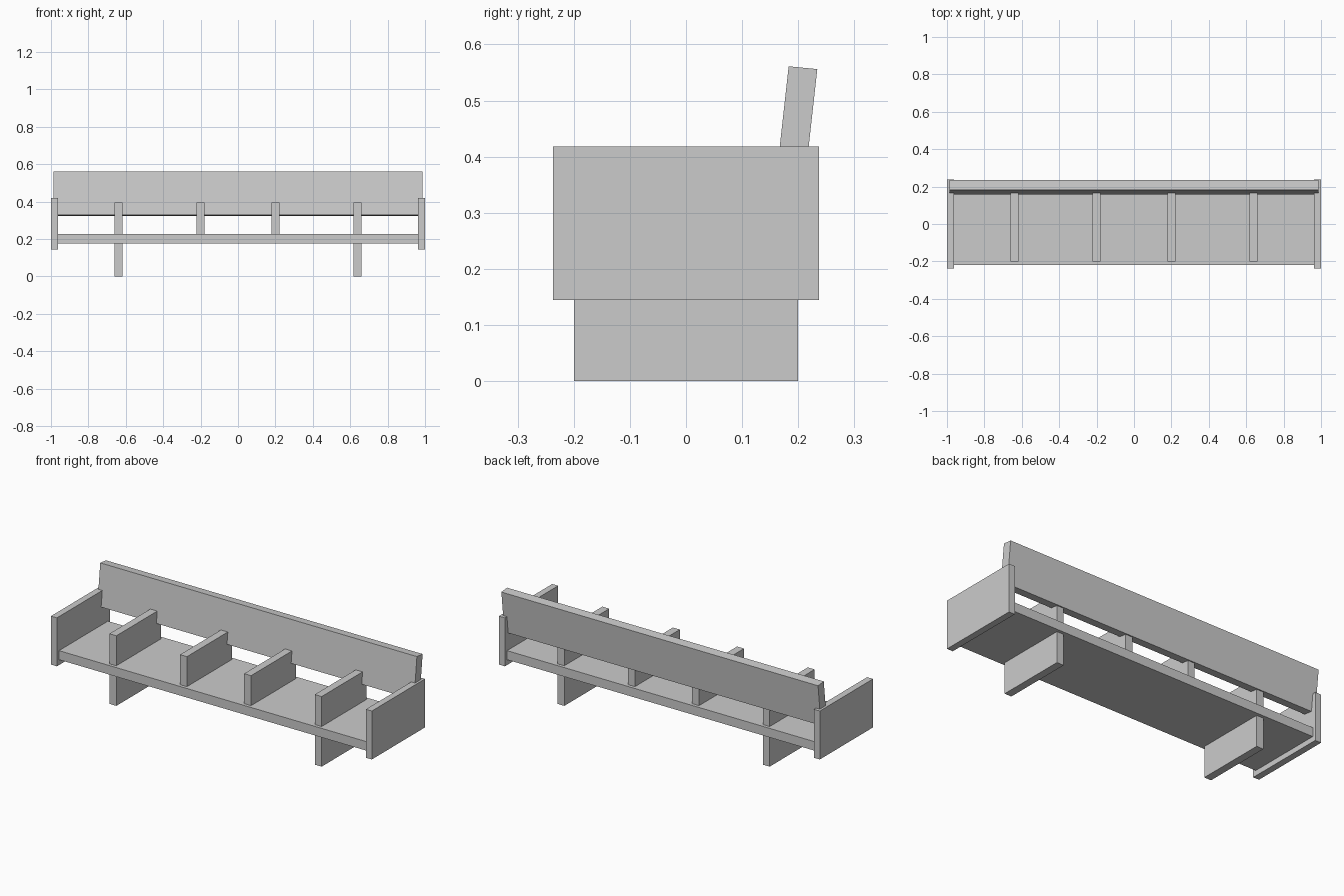
import bpy
from mathutils import Vector

if "Cube" in bpy.data.objects:
    bpy.data.objects.remove(bpy.data.objects["Cube"])


def prism(name, x0, x1, profile):
    """Extrude a closed (y, z) profile along x."""
    n = len(profile)
    verts = [(x, y, z) for x in (x0, x1) for y, z in profile]
    faces = [tuple(reversed(range(n))), tuple(range(n, 2 * n))]
    faces += [(i, (i + 1) % n, n + (i + 1) % n, n + i) for i in range(n)]
    mesh = bpy.data.meshes.new(name)
    mesh.from_pydata(verts, [], faces)
    obj = bpy.data.objects.new(name, mesh)
    bpy.context.collection.objects.link(obj)
    return obj


def board(name, x0, x1, y0, y1, z0, z1):
    return prism(name, x0, x1, [(y0, z0), (y1, z0), (y1, z1), (y0, z1)])


SEAT_BOTTOM, SEAT_TOP = 0.175, 0.226
HALF = 0.0215  # half thickness of legs and dividers

# Seat plank between the end panels
board("seat", -0.963, 0.963, -0.218, 0.218, SEAT_BOTTOM, SEAT_TOP)

# Leaning backrest
prism("backrest", -0.987, 0.987,
      [(0.157, 0.328), (0.208, 0.322), (0.234, 0.556), (0.183, 0.561)])

for side, label in ((-1, "left"), (1, "right")):
    # End panels
    a, b = sorted((side * 0.963, side))
    board(f"{label}_end_panel", a, b, -0.237, 0.237, 0.145, 0.418)

    # Legs
    x = side * 0.64
    board(f"{label}_leg", x - HALF, x + HALF, -0.2, 0.2, 0, SEAT_BOTTOM)

    # Seat dividers, notched around the backrest
    for x, place in ((0.64, "outer"), (0.2, "inner")):
        x *= side
        prism(f"{label}_{place}_divider", x - HALF, x + HALF,
              [(-0.2, SEAT_TOP), (0.2, SEAT_TOP), (0.2, 0.323),
               (0.157, 0.328), (0.1645, 0.395), (-0.2, 0.395)])
